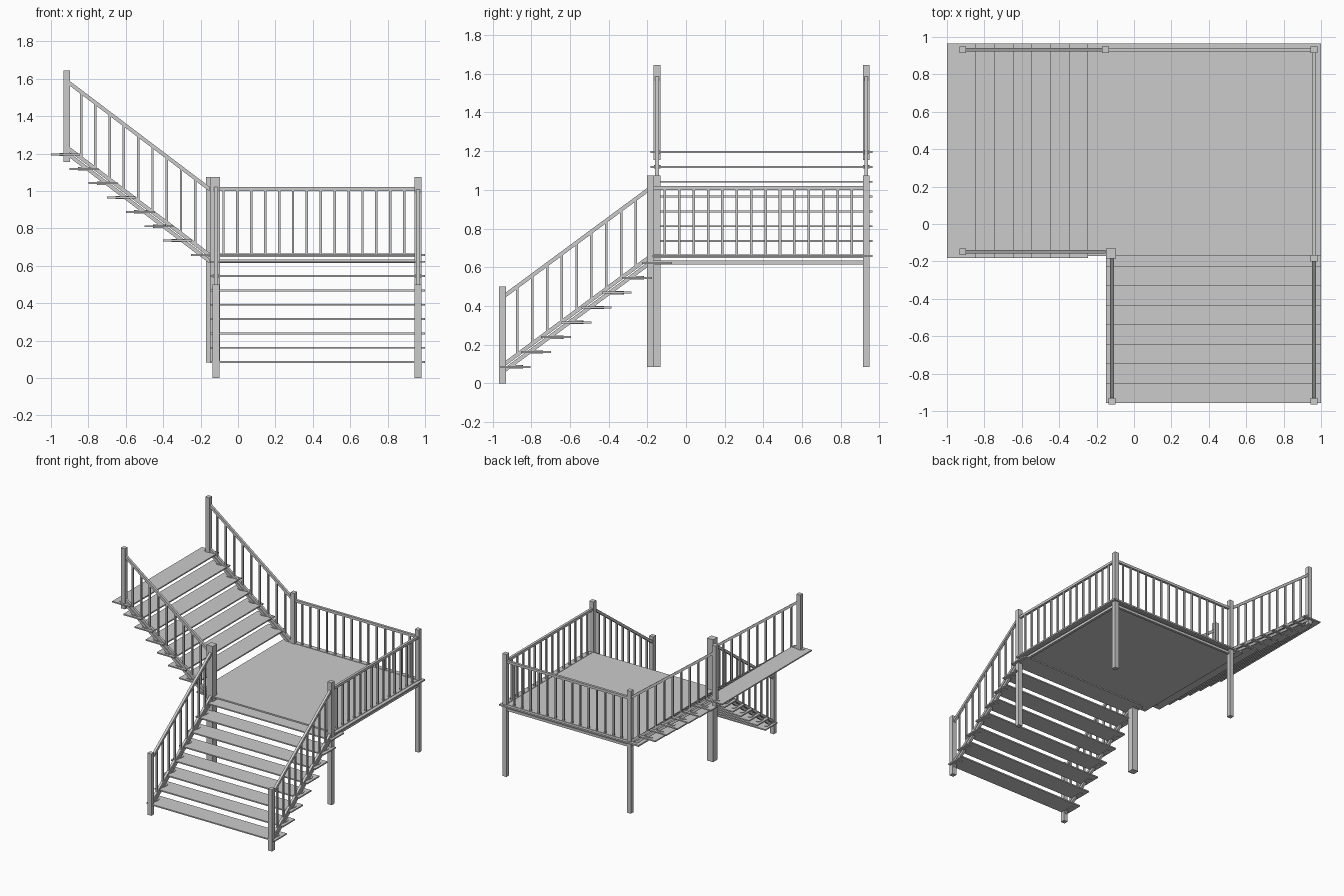
import bpy
from mathutils import Vector, Matrix

if "Cube" in bpy.data.objects:
    bpy.data.objects.remove(bpy.data.objects["Cube"])


def mesh_box(name, verts):
    faces = [(0, 3, 2, 1), (4, 5, 6, 7), (0, 1, 5, 4),
             (1, 2, 6, 5), (2, 3, 7, 6), (3, 0, 4, 7)]
    me = bpy.data.meshes.new(name)
    me.from_pydata(verts, [], faces)
    ob = bpy.data.objects.new(name, me)
    bpy.context.collection.objects.link(ob)
    return ob


def box(name, x0, x1, y0, y1, z0, z1):
    ring = [(x0, y0), (x1, y0), (x1, y1), (x0, y1)]
    return mesh_box(name, [(x, y, z) for z in (z0, z1) for x, y in ring])


def post(name, x, y, z0, z1, s=0.036):
    return box(name, x - s/2, x + s/2, y - s/2, y + s/2, z0, z1)


def bar(name, a, b, w=0.02):
    # square bar with vertical ends, running from a to b
    a, b = Vector(a), Vector(b)
    d = (b - a).normalized()
    flat = Vector((d.x, d.y, 0)).normalized()
    side = Vector((-flat.y, flat.x, 0)) * w / 2
    up = Vector((0, 0, w / 2 / d.dot(flat)))
    return mesh_box(name, [p + o for p in (a, b)
                           for o in (-side - up, side - up, side + up, -side + up)])


TOP, LOW, BEAM = 1.01, 0.657, 0.625


def railing(name, a, b, rise_a, count):
    # a, b: plan points of the end posts; rise_a shifts the heights at a
    a, b = Vector((a[0], a[1], rise_a)), Vector((b[0], b[1], 0))
    for part, z in (("handrail", TOP), ("bottom_rail", LOW), ("stringer", BEAM)):
        o = Vector((0, 0, z))
        bar(f"{name}_{part}", a + o, b + o)
    for i in range(1, count + 1):
        p = a.lerp(b, i / (count + 1))
        post(f"{name}_baluster", p.x, p.y, p.z + LOW, p.z + TOP, 0.013)


def bracket(name, x, y, z, along_x):
    # lens-shaped fixing where a stringer crosses a tread
    bpy.ops.mesh.primitive_cylinder_add(vertices=12, radius=0.5, depth=1)
    ob = bpy.context.object
    ob.name = name
    sx, sy = (0.07, 0.034) if along_x else (0.034, 0.07)
    ob.data.transform(Matrix.Diagonal((sx, sy, 0.018, 1)))
    ob.location = (x, y, z)


XL, XR, YF, YB = -0.118, 0.963, -0.183, 0.932   # railing lines
XM, YU = -0.152, -0.149                         # upper flight start, near rail line
YN, XN = -0.948, -0.915                         # end newels

# landing and its legs
box("landing", -0.25, 1.0, -0.172, 0.965, 0.652, 0.664)
post("corner_post", -0.124, -0.158, 0.083, 1.075, 0.054)
for x, y in ((XM, YB), (XR, YB), (XR, YF)):
    post("landing_post", x, y, 0.083, 1.075)

# end newels
for x in (XL, XR):
    post("bottom_newel", x, YN, 0, 0.5)
for y in (YU, YB):
    post("top_newel", XN, y, 1.155, 1.645)

# railings
railing("back_railing", (XM, YB), (XR, YB), 0, 14)
railing("right_railing", (XR, YF), (XR, YB), 0, 14)
for x in (XL, XR):
    railing("lower_flight", (x, YN), (x, YF), -0.565, 9)
for y in (YU, YB):
    railing("upper_flight", (XN, y), (XM, y), 0.577, 9)

# lower flight treads
for i in range(8):
    y, z = -0.958 + 0.1045 * i, 0.085 + 0.0767 * i
    box("lower_tread", -0.15, 1.0, y, y + 0.155, z - 0.005, z + 0.005)
    for x in (XL, XR):
        bracket("lower_bracket", x, y + 0.08, z, False)

# upper flight treads
for i in range(7):
    x, z = -0.4 - 0.1 * i, 0.735 + 0.0767 * i
    box("upper_tread", x, x + 0.155, -0.183, 0.965, z - 0.005, z + 0.005)
    for y in (YU, YB):
        bracket("upper_bracket", x + 0.08, y, z, True)
